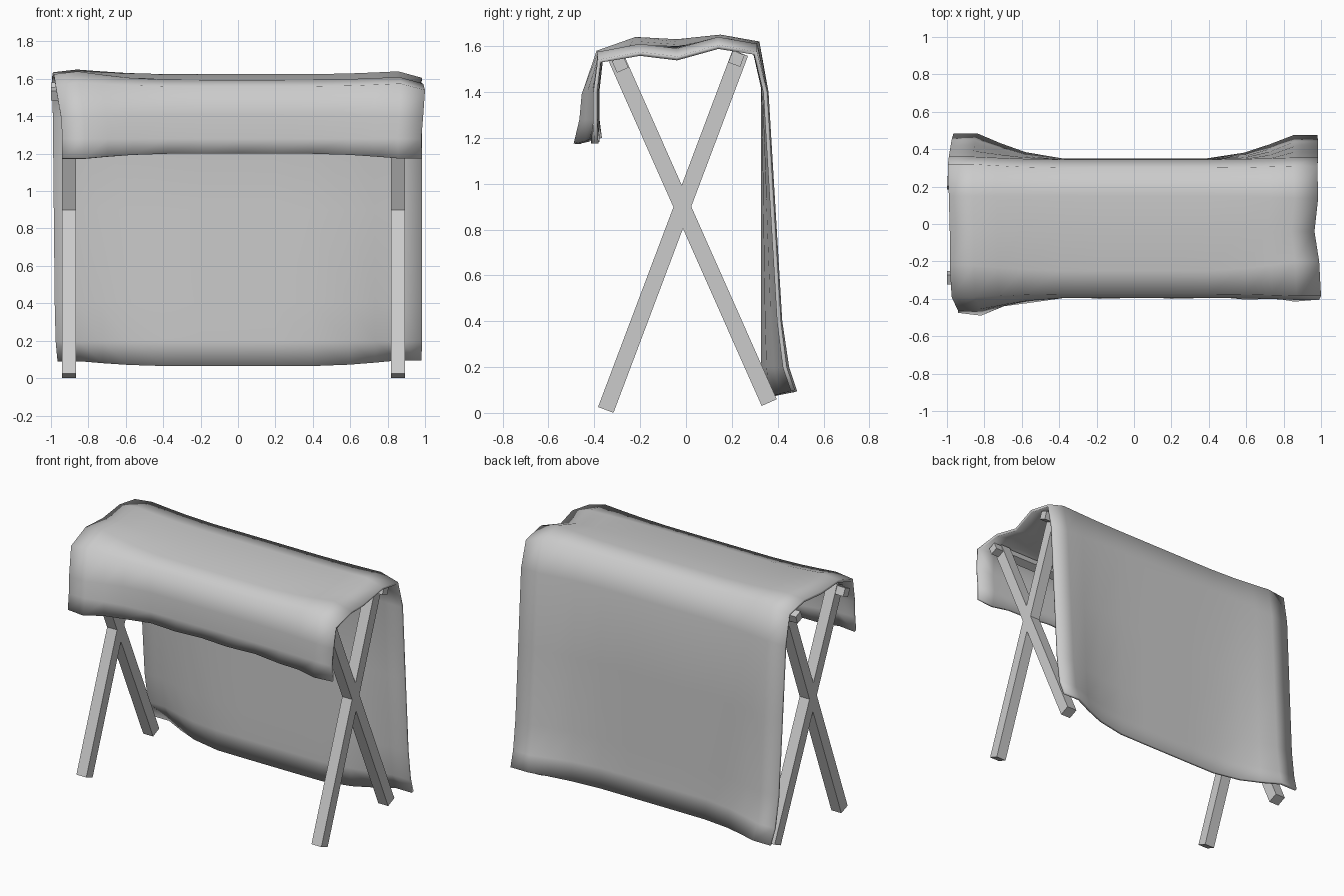
import bpy, math
from mathutils import Vector, Matrix

cube = bpy.data.objects.get("Cube")
if cube:
    bpy.data.objects.remove(cube, do_unlink=True)

# One plain grey for everything
grey = bpy.data.materials.new("plain_grey")
grey.use_nodes = True
grey.diffuse_color = (0.6, 0.6, 0.6, 1)
bsdf = grey.node_tree.nodes["Principled BSDF"]
bsdf.inputs["Base Color"].default_value = grey.diffuse_color
bsdf.inputs["Roughness"].default_value = 0.8


def beam(name, centre, size, tilt):
    """Square timber whose local z axis is tilted in the yz plane."""
    bpy.ops.mesh.primitive_cube_add(size=1)
    ob = bpy.context.object
    ob.name = name
    ob.matrix_world = (Matrix.Translation(centre) @ Matrix.Rotation(tilt, 4, 'X')
                       @ Matrix.Diagonal((*size, 1)))
    ob.data.materials.append(grey)
    return ob


# Crossed legs at both ends, and a rail on top of each leg pair
LEGS = {
    "rising_back": (Vector((0, -0.35, 0.013)), Vector((0, 0.237, 1.57)), (0.22, 1.545)),
    "rising_front": (Vector((0, 0.363, 0.045)), Vector((0, -0.305, 1.55)), (-0.287, 1.52)),
}
for kind, (foot, top, rail) in LEGS.items():
    span = top - foot
    tilt = math.atan2(-span.y, span.z)
    for side, x in (("right", -0.903), ("left", 0.855)):
        beam(f"{side}_leg_{kind}", (foot + top) / 2 + Vector((x, 0, 0)),
             (0.074, 0.072, span.length), tilt)
    beam(f"rail_{kind}", (-0.025, *rail), (1.95, 0.055, 0.055), tilt)

# Draped cloth: each row is (centre y z), (right edge x y z), (left edge x y z)
ROWS = [
    ((-.385, 1.20), (-.94, -.475, 1.175), (.985, -.40, 1.175)),
    ((-.395, 1.28), (-.94, -.465, 1.28), (.98, -.405, 1.28)),
    ((-.395, 1.41), (-.945, -.455, 1.39), (.99, -.405, 1.40)),
    ((-.375, 1.56), (-.975, -.39, 1.58), (1.0, -.385, 1.575)),
    ((-.25, 1.595), (-.985, -.22, 1.64), (.99, -.20, 1.61)),
    ((-.04, 1.60), (-.985, -.04, 1.63), (.965, -.04, 1.59)),
    ((.15, 1.625), (-.99, .15, 1.65), (.985, .14, 1.64)),
    ((.30, 1.605), (-.995, .32, 1.62), (.98, .31, 1.61)),
    ((.345, 1.42), (-.99, .36, 1.40), (.985, .355, 1.40)),
    ((.345, .90), (-.985, .39, .90), (.985, .385, .90)),
    ((.345, .40), (-.98, .42, .40), (.985, .415, .40)),
    ((.345, .20), (-.975, .45, .20), (.985, .44, .20)),
    ((.35, .065), (-.965, .485, .095), (.98, .475, .10)),
]
COLS = [-1, -.87, -.74, -.6, -.4, -.2, 0, .2, .4, .6, .74, .87, 1]

verts, faces = [], []
for r, (mid, right, left) in enumerate(ROWS):
    for c, u in enumerate(COLS):
        ex, ey, ez = left if u > 0 else right
        w = min(1, max(0, (abs(u) - 0.35) / 0.5)) ** 2
        y = mid[0] + (ey - mid[0]) * w
        z = mid[1] + (ez - mid[1]) * w
        if abs(u) == 1 and 3 <= r <= 7:      # loose end edges sag
            z -= 0.035 if u > 0 else 0.015
        if r == 0 and c % 2:                 # small ripples along the front hem
            y -= 0.015
        verts.append((abs(u) * ex, y, z))
n = len(COLS)
for r in range(len(ROWS) - 1):
    for c in range(n - 1):
        a = r * n + c
        faces.append((a, a + 1, a + n + 1, a + n))
mesh = bpy.data.meshes.new("draped_cloth")
mesh.from_pydata(verts, [], faces)
mesh.materials.append(grey)
for p in mesh.polygons:
    p.use_smooth = True
cloth = bpy.data.objects.new("draped_cloth", mesh)
bpy.context.collection.objects.link(cloth)
solid = cloth.modifiers.new("thickness", 'SOLIDIFY')
solid.thickness = 0.018
solid.offset = -1
